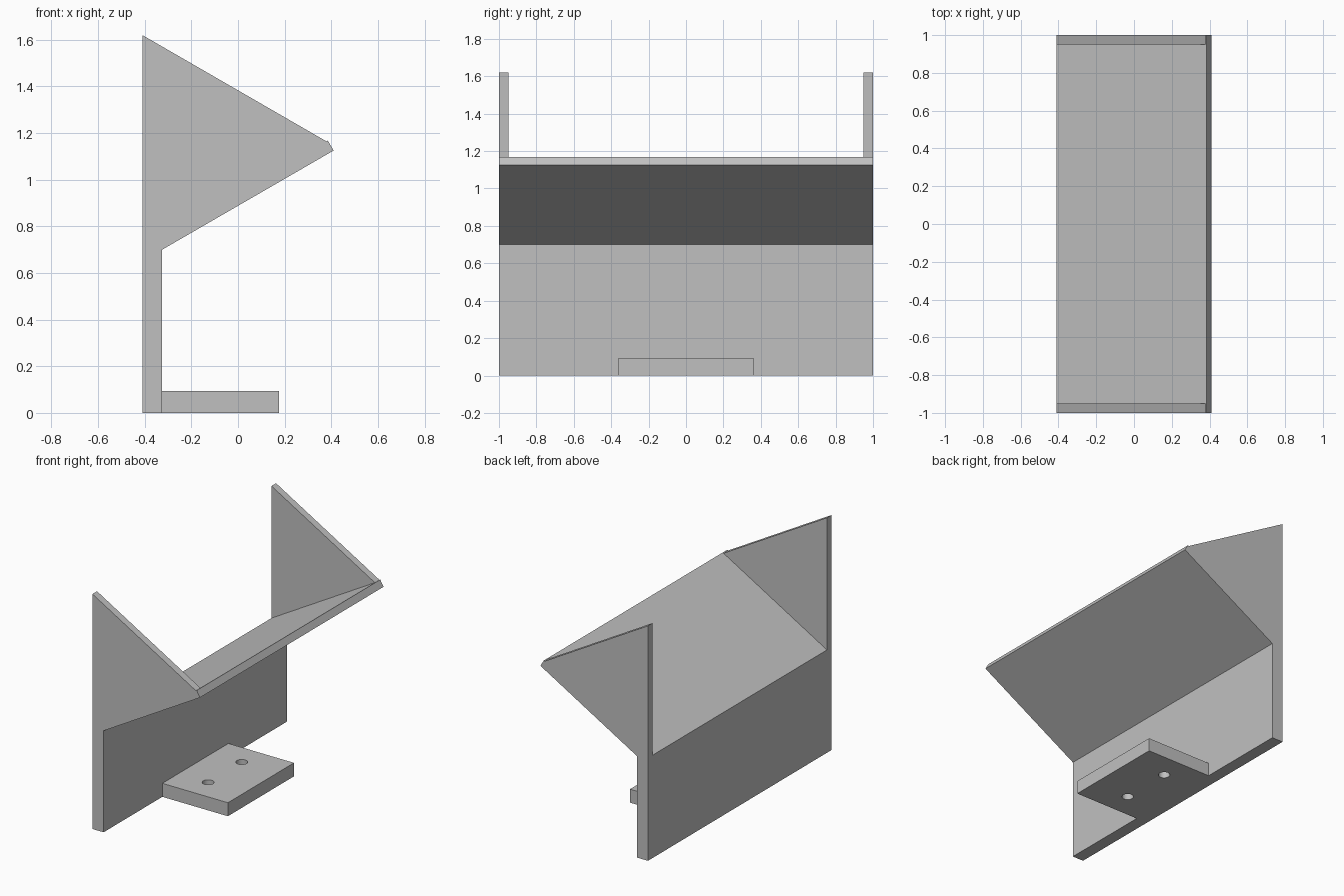
import bpy
import bmesh
from mathutils import Vector

cube = bpy.data.objects.get("Cube")
if cube:
    bpy.data.objects.remove(cube, do_unlink=True)

# Single flat grey
grey = bpy.data.materials.new("plain grey")
grey.use_nodes = True
grey.diffuse_color = (0.53, 0.53, 0.53, 1)
grey.node_tree.nodes["Principled BSDF"].inputs["Base Color"].default_value = grey.diffuse_color


def extrude_profile(name, profile, y0, y1):
    """Extrude an x-z outline along y."""
    bm = bmesh.new()
    face = bm.faces.new([bm.verts.new((x, y0, z)) for x, z in profile])
    geom = bmesh.ops.extrude_face_region(bm, geom=[face])["geom"]
    verts = [g for g in geom if isinstance(g, bmesh.types.BMVert)]
    bmesh.ops.translate(bm, verts=verts, vec=Vector((0, y1 - y0, 0)))
    bmesh.ops.recalc_face_normals(bm, faces=bm.faces)
    mesh = bpy.data.meshes.new(name)
    bm.to_mesh(mesh)
    bm.free()
    mesh.materials.append(grey)
    obj = bpy.data.objects.new(name, mesh)
    bpy.context.collection.objects.link(obj)
    return obj


BACK, WALL = -0.41, -0.325
SEAM = (BACK, 0.709)      # where the shelf top meets the back of the wall
LIP = (0.385, 1.168)      # upper edge of the sloping shelf

# Upright wall and sloping shelf in one bent profile
extrude_profile("wall_and_shelf",
                [(BACK, 0), (WALL, 0), (WALL, 0.70), (0.41, 1.125), LIP, SEAM], -1, 1)

# Triangular end plates standing on the shelf
for name, y0, y1 in (("right_end_plate", -1, -0.95), ("left_end_plate", 0.95, 1)):
    extrude_profile(name, [SEAM, (0.379, 1.1645), (BACK, 1.62)], y0, y1)

# Mounting foot with two screw holes
foot = extrude_profile("mounting_foot",
                       [(WALL, 0), (0.175, 0), (0.175, 0.093), (WALL, 0.093)], -0.36, 0.36)
for y in (-0.183, 0.183):
    bpy.ops.mesh.primitive_cylinder_add(vertices=32, radius=0.037, depth=0.4,
                                        location=(-0.10, y, 0.05))
    cutter = bpy.context.object
    cutter.name = "hole_cutter"
    cutter.hide_render = True
    cutter.data.materials.append(grey)
    cut = foot.modifiers.new("screw_hole", 'BOOLEAN')
    cut.operation = 'DIFFERENCE'
    cut.solver = 'EXACT'
    cut.object = cutter
    bpy.context.view_layer.objects.active = foot
    bpy.ops.object.modifier_apply(modifier=cut.name)
    bpy.data.objects.remove(cutter, do_unlink=True)

# Round hole walls, crisp plate edges
bpy.ops.object.select_all(action='DESELECT')
foot.select_set(True)
bpy.context.view_layer.objects.active = foot
bpy.ops.object.shade_smooth_by_angle()
